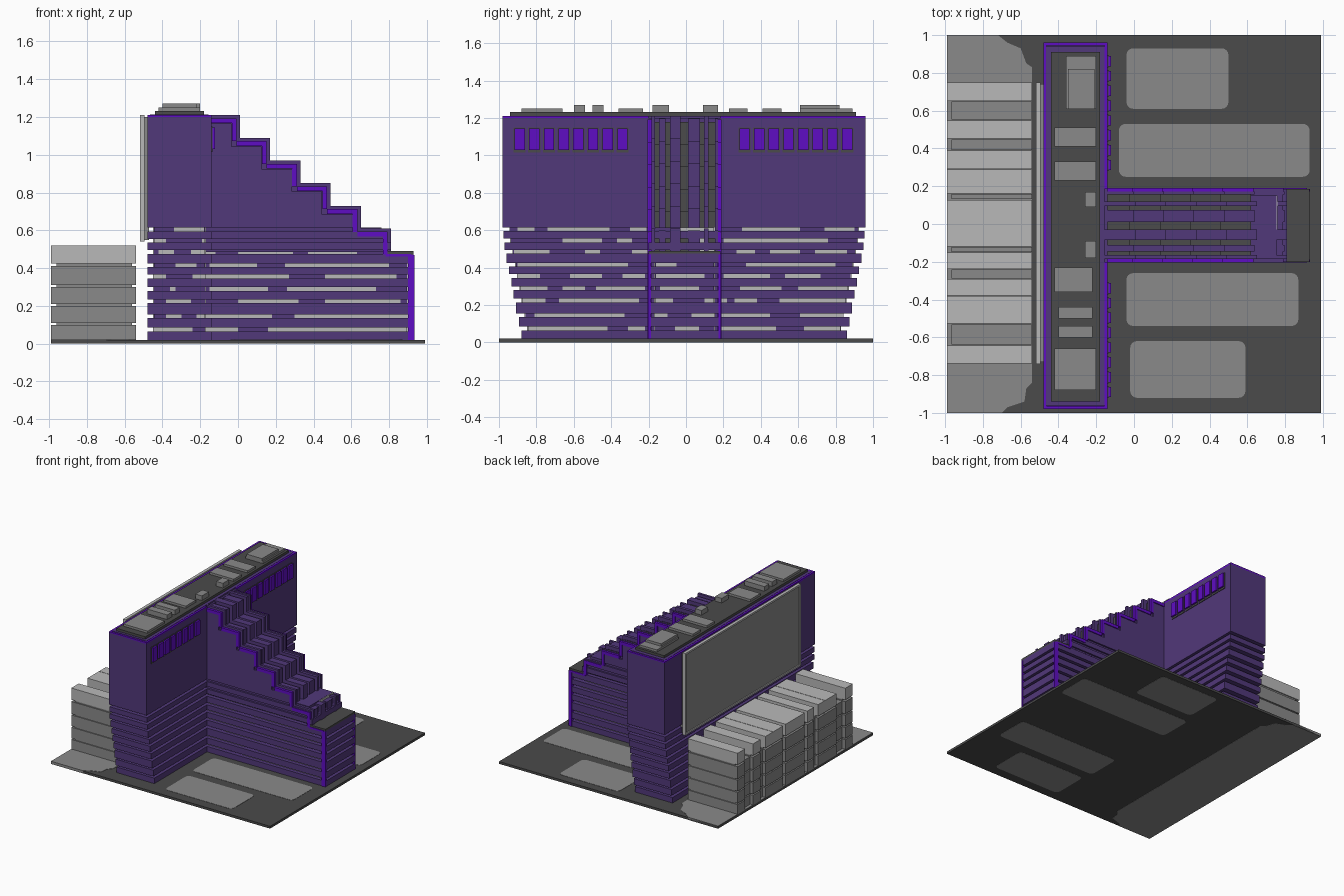
import bpy, bmesh, math

cube = bpy.data.objects.get("Cube")
if cube:
    bpy.data.objects.remove(cube, do_unlink=True)


def material(name, rgb):
    m = bpy.data.materials.new(name)
    m.use_nodes = True
    m.diffuse_color = (*rgb, 1)
    bsdf = m.node_tree.nodes["Principled BSDF"]
    bsdf.inputs["Base Color"].default_value = (*rgb, 1)
    bsdf.inputs["Roughness"].default_value = 0.8
    return m


DARK = material("dark grey", (0.069, 0.069, 0.069))
GREY = material("mid grey", (0.254, 0.254, 0.254))
LIGHT = material("light grey", (0.485, 0.485, 0.485))
PURPLE = material("muted purple", (0.083, 0.040, 0.195))
BRIGHT = material("bright purple", (0.114, 0.004, 0.546))


def finish(name, bm, mat):
    bmesh.ops.recalc_face_normals(bm, faces=bm.faces)
    me = bpy.data.meshes.new(name)
    bm.to_mesh(me)
    bm.free()
    me.materials.append(mat)
    ob = bpy.data.objects.new(name, me)
    bpy.context.collection.objects.link(ob)
    return ob


def boxes(name, items, mat):
    """One object from boxes given as (x0, x1, y0, y1, z0, z1)."""
    bm = bmesh.new()
    for x0, x1, y0, y1, z0, z1 in items:
        vs = bmesh.ops.create_cube(bm, size=1)["verts"]
        for v in vs:
            v.co = (x1 if v.co.x > 0 else x0, y1 if v.co.y > 0 else y0, z1 if v.co.z > 0 else z0)
    return finish(name, bm, mat)


def prism(name, outlines, mat):
    """Extrude closed 3D outlines, each given with its extrusion vector."""
    bm = bmesh.new()
    for pts, vec in outlines:
        face = bm.faces.new([bm.verts.new(p) for p in pts])
        new = bmesh.ops.extrude_face_region(bm, geom=[face], use_keep_orig=True)["geom"]
        bmesh.ops.translate(bm, vec=vec, verts=[e for e in new if isinstance(e, bmesh.types.BMVert)])
    return finish(name, bm, mat)


# Ground slab with paved patches that show on both faces
boxes("ground_slab", [(-0.99, 0.99, -1, 1, 0.001, 0.02)], DARK)


def rounded(x0, x1, y0, y1, r=0.035, n=4):
    pts = []
    corners = [(x1 - r, y1 - r), (x0 + r, y1 - r), (x0 + r, y0 + r), (x1 - r, y0 + r)]
    for k, (cx, cy) in enumerate(corners):
        for i in range(n + 1):
            a = math.pi / 2 * (k + i / n)
            pts.append((cx + r * math.cos(a), cy + r * math.sin(a), 0))
    return pts


patches = [(-0.04, 0.5, 0.61, 0.93), (-0.08, 0.93, 0.25, 0.53),
           (-0.04, 0.87, -0.54, -0.26), (-0.02, 0.59, -0.92, -0.62)]
prism("paved_patches", [(rounded(*p), (0, 0, 0.022)) for p in patches], GREY)
plaza = [(-0.99, -1), (-0.70, -1), (-0.67, -0.97), (-0.58, -0.94), (-0.57, -0.87), (-0.54, -0.84),
         (-0.54, 0.83), (-0.57, 0.85), (-0.6, 0.93), (-0.67, 0.96), (-0.72, 1), (-0.99, 1)]
prism("side_plaza", [([(x, y, 0) for x, y in plaza], (0, 0, 0.022))], GREY)

# Banded lower floors of the tower and the stepped wing
X0, X1 = -0.48, -0.14
W0, W1 = -0.2, 0.185
GROOVES = [0.075, 0.145, 0.225, 0.29, 0.355, 0.415, 0.485, 0.545, 0.605]
RECESS = 0.035


def half(z):
    return 0.865 + 0.10 * min(1, (z - 0.05) / 0.52)


def wing_end(z):
    return 0.93 if z < 0.49 else 0.81 if z < 0.58 else 0.79


tower_bands, wing_bands, cores = [], [], []
low = 0.02
for g in GROOVES:
    w, e = half(g), wing_end(g)
    tower_bands.append((X0, X1, -0.01 - w, -0.01 + w, low, g - 0.01))
    wing_bands.append((X1 - 0.05, e, W0, W1, low, g - 0.01))
    cores.append((X0 + RECESS, X1 - RECESS, -0.01 - w + RECESS, -0.01 + w - RECESS, low, g + 0.011))
    cores.append((X1 - 0.1, min(e, wing_end(g + 0.01)) - RECESS, W0 + RECESS, W1 - RECESS, low, g + 0.011))
    low = g + 0.01
boxes("tower_floor_bands", tower_bands, PURPLE)
boxes("wing_floor_bands", wing_bands, PURPLE)
boxes("recessed_floor_cores", cores, PURPLE)

# Light window strips inside the grooves, one row of spans per floor
END_SPANS = [
    [(-0.45, -0.24), (-0.18, 0.0), (0.16, 0.9)], [(-0.38, -0.3), (-0.22, 0.18), (0.3, 0.9)],
    [(-0.38, -0.25), (0, 0.32), (0.46, 0.86)], [(-0.36, -0.33), (-0.15, 0.16), (0.26, 0.73)],
    [(-0.46, -0.38), (-0.24, 0.27), (0.46, 0.84)], [(-0.33, -0.22), (-0.15, 0.1), (0.25, 0.8)],
    [(-0.42, -0.34), (-0.25, -0.12), (0, 0.29), (0.37, 0.63)],
    [(-0.45, -0.38), (-0.19, 0.04), (0.1, 0.55), (0.7, 0.78)],
    [(-0.34, -0.18), (-0.11, 0.13), (0.24, 0.41), (0.55, 0.62)]]
LONG_SPANS = [
    [(-0.88, -0.42), (-0.31, -0.22), (-0.06, 0.07), (0.19, 0.48), (0.63, 0.86)],
    [(-0.81, -0.33), (-0.19, -0.1), (0.03, 0.45), (0.61, 0.85)],
    [(-0.91, -0.75), (-0.68, -0.25), (-0.17, -0.07), (0.1, 0.22), (0.26, 0.38), (0.5, 0.85)],
    [(-0.9, -0.74), (-0.66, -0.54), (-0.48, -0.22), (-0.14, 0.07), (0.29, 0.51), (0.6, 0.88)],
    [(-0.92, -0.78), (-0.62, -0.45), (-0.34, -0.22), (-0.16, 0.1), (0.2, 0.45), (0.53, 0.72)],
    [(-0.9, -0.31), (-0.16, -0.05), (0.32, 0.8)],
    [(-0.92, -0.73), (-0.54, -0.46), (-0.29, -0.2), (0.05, 0.16), (0.27, 0.37), (0.45, 0.61), (0.69, 0.86)],
    [(-0.66, -0.45), (-0.37, -0.29), (0.02, 0.12), (0.2, 0.76)],
    [(-0.9, -0.81), (-0.74, -0.41), (-0.3, -0.21), (-0.03, 0.16), (0.3, 0.61), (0.74, 0.9)]]


def clip(a, b, lo, hi):
    a, b = max(a, lo), min(b, hi)
    return [(a, b)] if b - a > 0.01 else []


strips = []
T = 0.005
for g, ends, longs in zip(GROOVES, END_SPANS, LONG_SPANS):
    z0, z1, w = g - 0.01, g + 0.01, half(g) - RECESS
    e = wing_end(g + 0.01) - RECESS
    for a, b in ends:
        for p, q in clip(a, b, X0 + RECESS, X1 - RECESS):       # tower ends
            strips += [(p, q, -0.01 - w - T, -0.01 - w, z0, z1), (p, q, -0.01 + w, -0.01 + w + T, z0, z1)]
        for p, q in clip(a, b, X1 - RECESS, e):                 # wing sides
            strips += [(p, q, W0 + RECESS - T, W0 + RECESS, z0, z1),
                       (p, q, W1 - RECESS, W1 - RECESS + T, z0, z1)]
    for a, b in longs:
        for p, q in clip(a, b, -0.01 - w, -0.01 + w):           # tower back
            strips.append((X0 + RECESS - T, X0 + RECESS, p, q, z0, z1))
        for p, q in clip(a, b, -0.01 - w, W0) + clip(a, b, W1, -0.01 + w):
            strips.append((X1 - RECESS, X1 - RECESS + T, p, q, z0, z1))
        for p, q in clip(a, b, W0 + RECESS, W1 - RECESS):       # wing end
            strips.append((e, e + T, p, q, z0, z1))
boxes("window_strips", strips, LIGHT)

# Upper tower block with bright parapet
Y0, Y1 = -0.98, 0.96
boxes("tower_upper", [(X0, X1, Y0, Y1, 0.615, 1.2)], PURPLE)
boxes("parapet", [(X0, X0 + 0.016, Y0, Y1, 1.195, 1.21), (X0, X1, Y0, Y0 + 0.016, 1.195, 1.21),
                  (X0, X1, Y1 - 0.016, Y1, 1.195, 1.21),
                  (X1 - 0.016, X1, Y0, W0, 1.195, 1.21), (X1 - 0.016, X1, W1, Y1, 1.195, 1.21)], BRIGHT)
boxes("roof_deck", [(-0.465, -0.155, -0.96, 0.94, 1.19, 1.212)], PURPLE)
boxes("roof_platform", [(-0.44, -0.18, -0.94, 0.91, 1.2, 1.232)], DARK)
boxes("roof_units", [(x0, x1, y0, y1, 1.22, z) for x0, x1, y0, y1, z in [
    (-0.36, -0.2, 0.61, 0.89, 1.25), (-0.35, -0.21, 0.61, 0.82, 1.27), (-0.42, -0.2, 0.41, 0.51, 1.25),
    (-0.42, -0.2, 0.23, 0.33, 1.25), (-0.26, -0.2, 0.09, 0.17, 1.27), (-0.26, -0.2, -0.18, -0.09, 1.27),
    (-0.42, -0.22, -0.36, -0.23, 1.25), (-0.4, -0.22, -0.5, -0.44, 1.27),
    (-0.4, -0.22, -0.6, -0.54, 1.27), (-0.42, -0.2, -0.88, -0.66, 1.25)]], GREY)

# Two rows of eight projecting windows
starts = [s + 0.0785 * i for s in (-0.917, 0.285) for i in range(8)]
boxes("window_boxes", [(X1 - 0.01, X1 + 0.018, y, y + 0.055, 1.03, 1.145) for y in starts], BRIGHT)
boxes("window_surrounds", [(X1 - 0.01, X1 + 0.005, y - 0.005, y + 0.06, 1.015, 1.15) for y in starts], DARK)

# Large panel on the back of the tower
boxes("back_panel", [(-0.512, X0 + 0.01, -0.73, 0.74, 0.55, 1.2)], GREY)
boxes("back_panel_frame", [(-0.52, -0.495, -0.74, -0.725, 0.54, 1.21), (-0.52, -0.495, 0.735, 0.75, 0.54, 1.21),
                           (-0.52, -0.495, -0.74, 0.75, 1.195, 1.21), (-0.52, -0.495, -0.74, 0.75, 0.54, 0.555)], LIGHT)


# Stepped wing: core, slats and edge trim share one stair profile
def stair(d, y0, y1, x_start=X1 - 0.03, base=0.52, steps=6):
    pts = [(x_start, y0, base), (x_start, y0, 1.21 - d)]
    for i in range(steps):
        x = 0.01 + 0.16 * i - d
        pts.append((x, y0, 1.21 - 0.12 * i - d))
        pts.append((x, y0, base if i == steps - 1 else 1.21 - 0.12 * (i + 1) - d))
    return pts, (0, y1 - y0, 0)


prism("wing_walls", [stair(0.045, W0, W1, base=0.615, steps=5)], PURPLE)
prism("wing_core", [stair(0.05, W0 + 0.03, W1 - 0.03, base=0.48)], PURPLE)
slats = [(-0.185, -0.165), (-0.145, -0.11), (-0.085, -0.03), (0.01, 0.075), (0.095, 0.12), (0.155, 0.172)]
prism("wing_slats", [stair(0.012 * (i % 2), a, b, base=0.485) for i, (a, b) in enumerate(slats)], PURPLE)
dark_slats = [(-0.165, -0.145), (-0.11, -0.085), (-0.03, 0.01), (0.075, 0.095), (0.12, 0.155)]
prism("wing_dark_slats", [stair(0.03, a, b, base=0.485) for a, b in dark_slats], DARK)
boxes("wing_terrace", [(0.79, 0.93, W0, W1, 0.474, 0.49)], DARK)

trim = []
for ya, yb in ((W0 - 0.005, W0 + 0.016), (W1 - 0.016, W1 + 0.005)):
    for i in range(6):
        x, z = 0.01 + 0.16 * i - 0.018, 1.21 - 0.12 * i - 0.018
        trim.append((X1 if i == 0 else x - 0.16, x, ya, yb, z - 0.025, z))
        trim.append((x - 0.025, x, ya, yb, z - 0.12, z))
    trim.append((0.78, 0.915, ya, yb, 0.462, 0.476))
    trim.append((0.9, 0.915, ya, yb, 0.02, 0.47))
    trim.append((0.9, 0.933, ya + 0.004, yb - 0.004, 0.02, 0.47))
boxes("wing_edge_trim", trim, BRIGHT)

# Low annex: bays along y, alternating tall and recessed, in stacked floors
BAYS = [(0.65, 0.75, 1), (0.55, 0.65, 0), (0.45, 0.55, 1), (0.39, 0.45, 0), (0.29, 0.39, 1), (0.16, 0.29, 1),
        (0.13, 0.16, 0), (-0.12, 0.13, 1), (-0.15, -0.12, 0), (-0.24, -0.15, 1), (-0.29, -0.24, 0),
        (-0.38, -0.29, 1), (-0.53, -0.38, 1), (-0.64, -0.53, 0), (-0.74, -0.64, 1)]
FLOORS = [(0.02, 0.1), (0.11, 0.2), (0.21, 0.3), (0.31, 0.41)]
lower, tops, spine = [], [], []
for a, b, tall in BAYS:
    x = -0.99 if tall else -0.965
    lower += [(x, -0.54, a + 0.002, b - 0.002, z0, z1) for z0, z1 in FLOORS]
    spine.append((x + 0.03, -0.56, a + 0.01, b - 0.01, 0.02, 0.43 if tall else 0.4))
    if tall:
        tops.append((x, -0.54, a + 0.002, b - 0.002, 0.425, 0.52))
boxes("annex_floors", lower, GREY)
boxes("annex_cores", spine, GREY)
boxes("annex_top_floor", tops, LIGHT)
